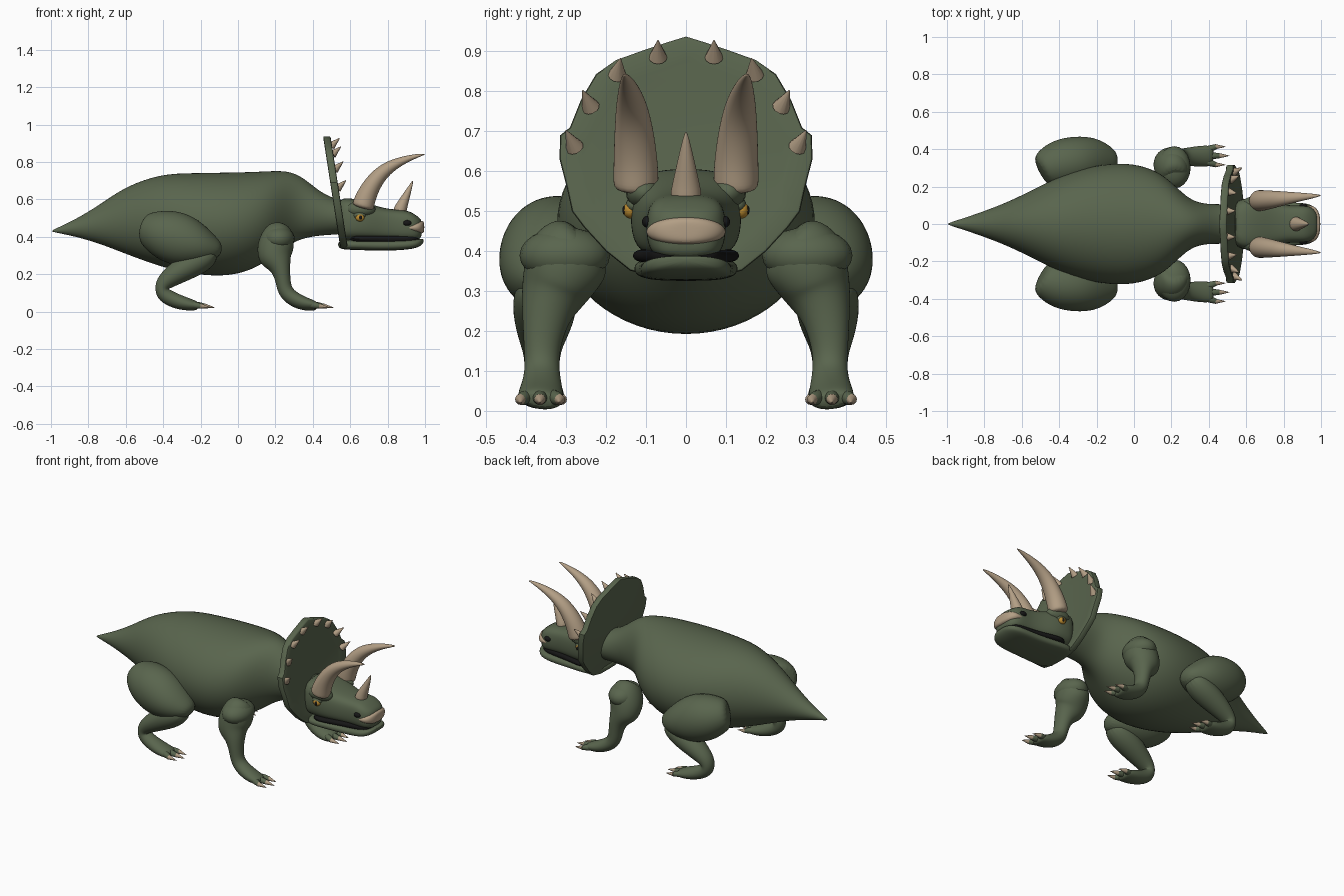
import bpy, bmesh, math
from mathutils import Vector, Matrix

if "Cube" in bpy.data.objects:
    bpy.data.objects.remove(bpy.data.objects["Cube"])


def material(name, rgb):
    m = bpy.data.materials.new(name)
    m.use_nodes = True
    m.diffuse_color = (*rgb, 1)
    bsdf = m.node_tree.nodes["Principled BSDF"]
    bsdf.inputs["Base Color"].default_value = (*rgb, 1)
    bsdf.inputs["Roughness"].default_value = 0.8
    return m


GREEN = material("green skin", (0.10, 0.13, 0.075))
HORN = material("tan horn", (0.45, 0.345, 0.235))
EYE = material("amber eye", (0.50, 0.26, 0.03))
BLACK = material("black", (0.008, 0.008, 0.008))


def finish(name, bm, mat, mirror=False, subsurf=0, angle=50):
    bmesh.ops.recalc_face_normals(bm, faces=bm.faces)
    me = bpy.data.meshes.new(name)
    bm.to_mesh(me)
    bm.free()
    me.materials.append(mat)
    ob = bpy.data.objects.new(name, me)
    bpy.context.collection.objects.link(ob)
    bpy.ops.object.select_all(action="DESELECT")
    ob.select_set(True)
    bpy.context.view_layer.objects.active = ob
    bpy.ops.object.shade_smooth_by_angle(angle=math.radians(angle))
    if subsurf:
        mod = ob.modifiers.new("smooth", "SUBSURF")
        mod.levels = mod.render_levels = subsurf
    if mirror:
        mod = ob.modifiers.new("mirror", "MIRROR")
        mod.use_axis = (False, True, False)
    return ob


def loft(name, rings, mat, mirror=False, square=1.0, sides=16, subsurf=2, axis=None):
    """Skin rings (x, y, z, side radius, other radius) along their path or a fixed axis."""
    bm = bmesh.new()
    pts = [Vector(r[:3]) for r in rings]
    side, last, loops = Vector((0, 1, 0)), None, []
    for i, r in enumerate(rings):
        t = axis or (pts[min(i + 1, len(pts) - 1)] - pts[max(i - 1, 0)]).normalized()
        if last:
            side = last.rotation_difference(t) @ side
        side = (side - t * side.dot(t)).normalized()
        up, last, loop = t.cross(side), t, []
        for k in range(sides):
            a = math.tau * k / sides
            c, s = (math.copysign(abs(v) ** square, v) for v in (math.cos(a), math.sin(a)))
            loop.append(bm.verts.new(pts[i] + side * c * r[3] + up * s * r[-1]))
        loops.append(loop)
    for a, b in zip(loops, loops[1:]):
        for k in range(sides):
            n = (k + 1) % sides
            bm.faces.new((a[k], a[n], b[n], b[k]))
    bm.faces.new(loops[0])
    bm.faces.new(loops[-1])
    return finish(name, bm, mat, mirror, subsurf)


def profile(name, rows, mat, **kw):
    """Loft of upright sections along x from rows (x, bottom z, top z, half width)."""
    rings = [(x, 0, (b + t) / 2, w, (t - b) / 2) for x, b, t, w in rows]
    return loft(name, rings, mat, axis=Vector((1, 0, 0)), **kw)


def ball(name, centre, size, mat):
    bm = bmesh.new()
    m = Matrix.Translation(centre) @ Matrix.Diagonal((*size, 1))
    bmesh.ops.create_uvsphere(bm, u_segments=20, v_segments=12, radius=1, matrix=m)
    return finish(name, bm, mat, True)


def spike(name, base, tip, radius, mat):
    bm = bmesh.new()
    base, tip = Vector(base), Vector(tip)
    d = tip - base
    m = Matrix.Translation((base + tip) / 2) @ d.to_track_quat("Z", "Y").to_matrix().to_4x4()
    bmesh.ops.create_cone(bm, cap_ends=True, segments=12, radius1=radius,
                          radius2=radius * 0.08, depth=d.length, matrix=m)
    return finish(name, bm, mat, True)


# Body with tail and neck
profile("body", [
    (-1.0, .427, .433, .003), (-.87, .402, .492, .045), (-.73, .358, .58, .097),
    (-.6, .304, .675, .155), (-.41, .232, .743, .258), (-.25, .194, .747, .313),
    (-.08, .180, .75, .338), (.06, .208, .752, .318), (.17, .275, .757, .262),
    (.26, .345, .758, .165), (.34, .388, .73, .112), (.44, .405, .64, .108),
    (.52, .41, .605, .108), (.56, .41, .60, .108)], GREEN)

# Skull, jaw and mouth lining
profile("skull", [
    (.52, .38, .605, .12), (.6, .38, .612, .142), (.68, .38, .588, .14),
    (.76, .38, .558, .114), (.84, .379, .546, .098), (.91, .378, .543, .102),
    (.95, .379, .518, .092), (.975, .388, .50, .068), (.983, .41, .48, .03)],
    GREEN, square=.62)
profile("lower_jaw", [
    (.53, .332, .385, .12), (.62, .330, .385, .136), (.74, .325, .382, .12),
    (.86, .327, .382, .116), (.94, .335, .386, .112), (.98, .352, .39, .08),
    (.993, .37, .388, .03)], GREEN, square=.6)
profile("mouth_lining", [
    (.59, .37, .41, .139), (.68, .368, .41, .136), (.78, .365, .41, .107),
    (.88, .365, .41, .096), (.94, .367, .41, .086), (.97, .375, .41, .055)],
    BLACK, square=.6)
profile("beak", [
    (.885, .446, .452, .09), (.92, .425, .472, .102), (.955, .415, .484, .101),
    (.98, .416, .487, .082), (.993, .422, .482, .05), (.996, .435, .468, .02)],
    HORN, square=.8)

# Face details
ball("brow", (.655, .105, .547), (.08, .045, .042), GREEN)
ball("eye", (.652, .139, .503), (.024, .018, .021), EYE)
ball("pupil", (.655, .153, .503), (.009, .006, .012), BLACK)
ball("eye_lid", (.65, .131, .515), (.033, .02, .02), GREEN)
ball("nostril", (.905, .096, .474), (.022, .014, .015), BLACK)

# Horns
loft("brow_horn", [
    (.665, .125, .55, .056, .057), (.672, .125, .578, .058, .06), (.69, .126, .63, .056, .054),
    (.73, .13, .70, .05, .046), (.79, .136, .765, .04, .037),
    (.88, .144, .81, .025, .022), (.96, .15, .834, .012, .010),
    (1.0, .153, .842, .003, .003)], HORN, mirror=True)
loft("nose_horn", [
    (.86, 0, .52, .044, .042), (.872, 0, .56, .037, .033),
    (.90, 0, .62, .023, .021), (.925, 0, .675, .010, .009),
    (.935, 0, .70, .002, .002)], HORN)

# Frill: leaning plate with a scalloped, bevelled edge and a dished front
edge = [(0, .937), (.055, .92), (.1, .905), (.175, .878), (.225, .843), (.262, .78),
        (.29, .71), (.315, .69), (.316, .63), (.298, .56), (.285, .5), (.255, .46),
        (.2, .4), (.14, .352), (.07, .335)]
edge += [(-y, z) for y, z in reversed(edge[1:])]


def lean(z):
    return .588 - (z - .335) * .155


bm = bmesh.new()
front = bm.faces.new([bm.verts.new((lean(z), y, z)) for y, z in edge])
solid = bmesh.ops.extrude_face_region(bm, geom=[front], use_keep_orig=True)
for v in solid["geom"]:
    if isinstance(v, bmesh.types.BMVert):
        v.co.x -= .04
bmesh.ops.recalc_face_normals(bm, faces=bm.faces)
caps = [f for f in bm.faces if len(f.verts) > 4]
rim = list({e for f in caps for e in f.edges})
bmesh.ops.bevel(bm, geom=rim, offset=.008, segments=2, affect="EDGES", profile=.5)
front = max((f for f in bm.faces if len(f.verts) > 4), key=lambda f: f.calc_center_median().x)
bmesh.ops.inset_region(bm, faces=[front], thickness=.05, depth=-.008)
finish("frill", bm, GREEN, angle=40)

# Spikes around the frill
for i, (y, z, out) in enumerate([(.07, .885, 0), (.172, .84, -.008),
                                 (.238, .76, .02), (.278, .66, .022)]):
    x = lean(z) - .005
    spike(f"frill_spike_{i + 1}", (x, y, z), (x + .045, y + out, z + .042), .023, HORN)


# Legs
def toes(name, x, y, z, length):
    for i, dy in enumerate((-.042, 0, .042)):
        reach = length - abs(dy) * .5
        yy, tip = y + dy * 1.15, x + reach
        loft(f"{name}_toe_{i + 1}", [
            (x - .03, y + dy * .6, z + .01, .022), (x + reach * .5, y + dy, z + .006, .019),
            (tip, yy, z, .014), (tip + .01, yy, z, .008)], GREEN, mirror=True, sides=10, subsurf=1)
        spike(f"{name}_claw_{i + 1}", (tip - .005, yy, z + .002), (tip + .05, yy, z - .006), .014, HORN)


loft("front_leg", [
    (.218, .25, .435, .06, .06), (.216, .27, .418, .095, .08), (.208, .297, .38, .11, .096),
    (.196, .32, .325, .095, .1), (.2, .338, .28, .078, .09), (.228, .35, .24, .062, .055),
    (.24, .36, .17, .047, .04), (.25, .36, .11, .043, .042), (.29, .36, .07, .05, .042),
    (.35, .362, .042, .058, .038), (.405, .364, .032, .058, .028),
    (.425, .364, .028, .045, .018)], GREEN, mirror=True)
ball("shoulder", (.215, .303, .39), (.088, .113, .07), GREEN)
toes("front", .40, .365, .028, .06)

loft("thigh", [
    (-.50, .28, .445, .075, .075), (-.475, .295, .44, .105, .1), (-.40, .32, .415, .137, .138),
    (-.30, .335, .382, .14, .148), (-.21, .338, .355, .128, .115), (-.14, .34, .336, .092, .075),
    (-.085, .345, .328, .04, .03)], GREEN, mirror=True)
loft("hind_shin", [
    (-.12, .35, .325, .06, .045), (-.19, .352, .285, .084, .076), (-.28, .355, .235, .078, .07),
    (-.36, .36, .185, .06, .056), (-.41, .36, .14, .045, .044), (-.405, .36, .095, .044, .044),
    (-.35, .36, .063, .048, .042), (-.29, .36, .043, .057, .038), (-.23, .36, .032, .057, .028),
    (-.21, .36, .028, .045, .018)], GREEN, mirror=True)
toes("hind", -.235, .36, .028, .06)
